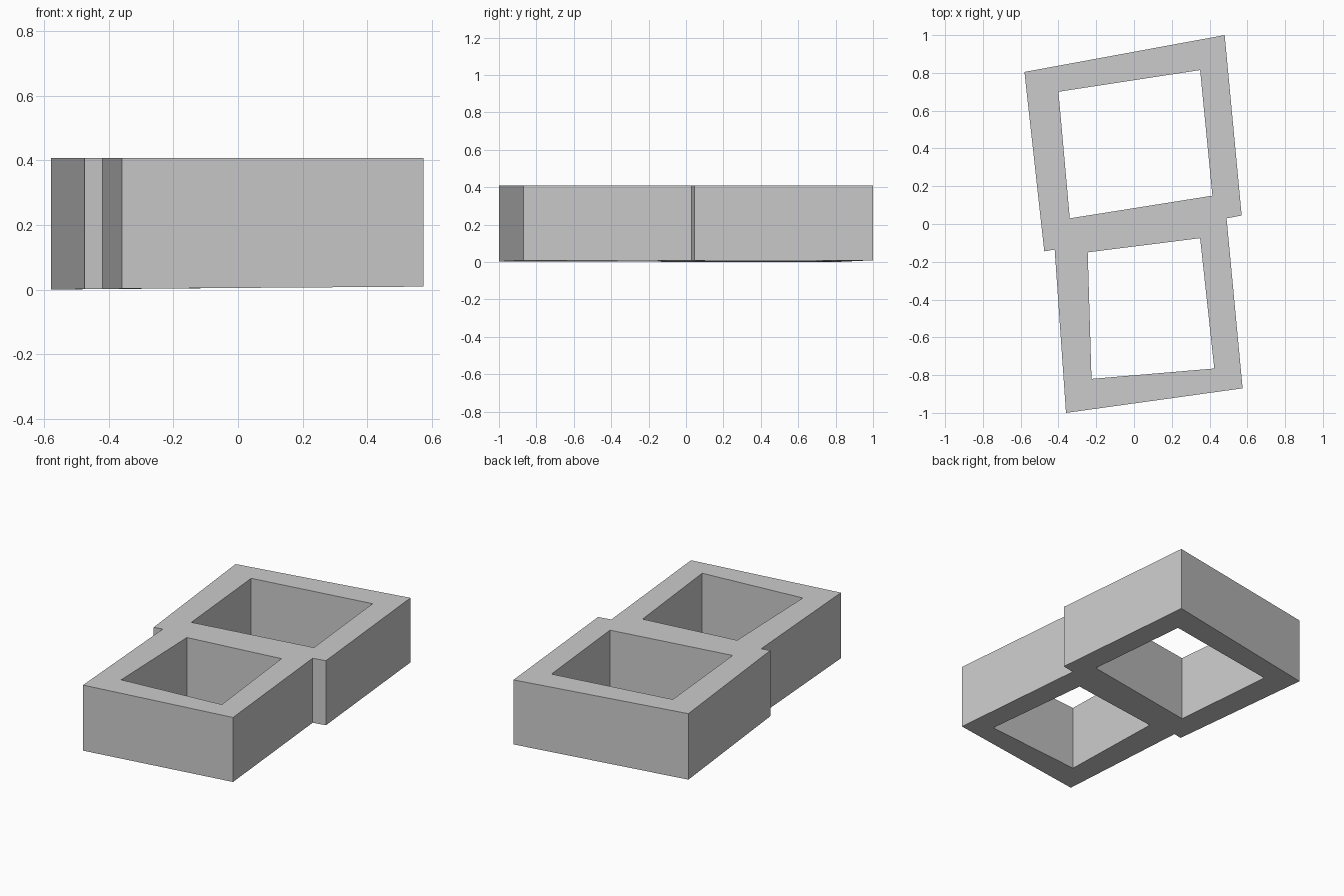
import bpy, bmesh

if "Cube" in bpy.data.objects:
    bpy.data.objects.remove(bpy.data.objects["Cube"])

TOP = 0.408
# Plan outline of the two joined skewed frames, and their openings
outline = [(-0.58, 0.805), (0.48, 1.0), (0.57, 0.045), (0.49, 0.03),
           (0.575, -0.87), (-0.36, -1.0), (-0.42, -0.135), (-0.475, -0.145)]
back_opening = [(-0.40, 0.70), (0.35, 0.815), (0.415, 0.15), (-0.34, 0.03)]
front_opening = [(-0.245, -0.15), (0.35, -0.075), (0.425, -0.765), (-0.225, -0.82)]


def base_height(x):
    # The underside rises very slightly to the right
    return 0.009 * min(1, max(0, (x + 0.58) / 0.8))


bm = bmesh.new()
edges = []
for loop in (outline, back_opening, front_opening):
    verts = [bm.verts.new((x, y, TOP)) for x, y in loop]
    edges += [bm.edges.new((verts[i - 1], verts[i])) for i in range(len(verts))]

# Top surface with openings, then walls and underside
bmesh.ops.triangle_fill(bm, edges=edges, use_beauty=True, normal=(0, 0, 1))
result = bmesh.ops.extrude_face_region(bm, geom=bm.faces[:], use_keep_orig=True)
for v in result["geom"]:
    if isinstance(v, bmesh.types.BMVert):
        v.co.z = base_height(v.co.x)
bmesh.ops.recalc_face_normals(bm, faces=bm.faces[:])
bmesh.ops.dissolve_limit(bm, angle_limit=0.001, verts=bm.verts[:], edges=bm.edges[:])

mesh = bpy.data.meshes.new("double_wall_frame")
bm.to_mesh(mesh)
bm.free()
bpy.context.collection.objects.link(bpy.data.objects.new("double_wall_frame", mesh))
